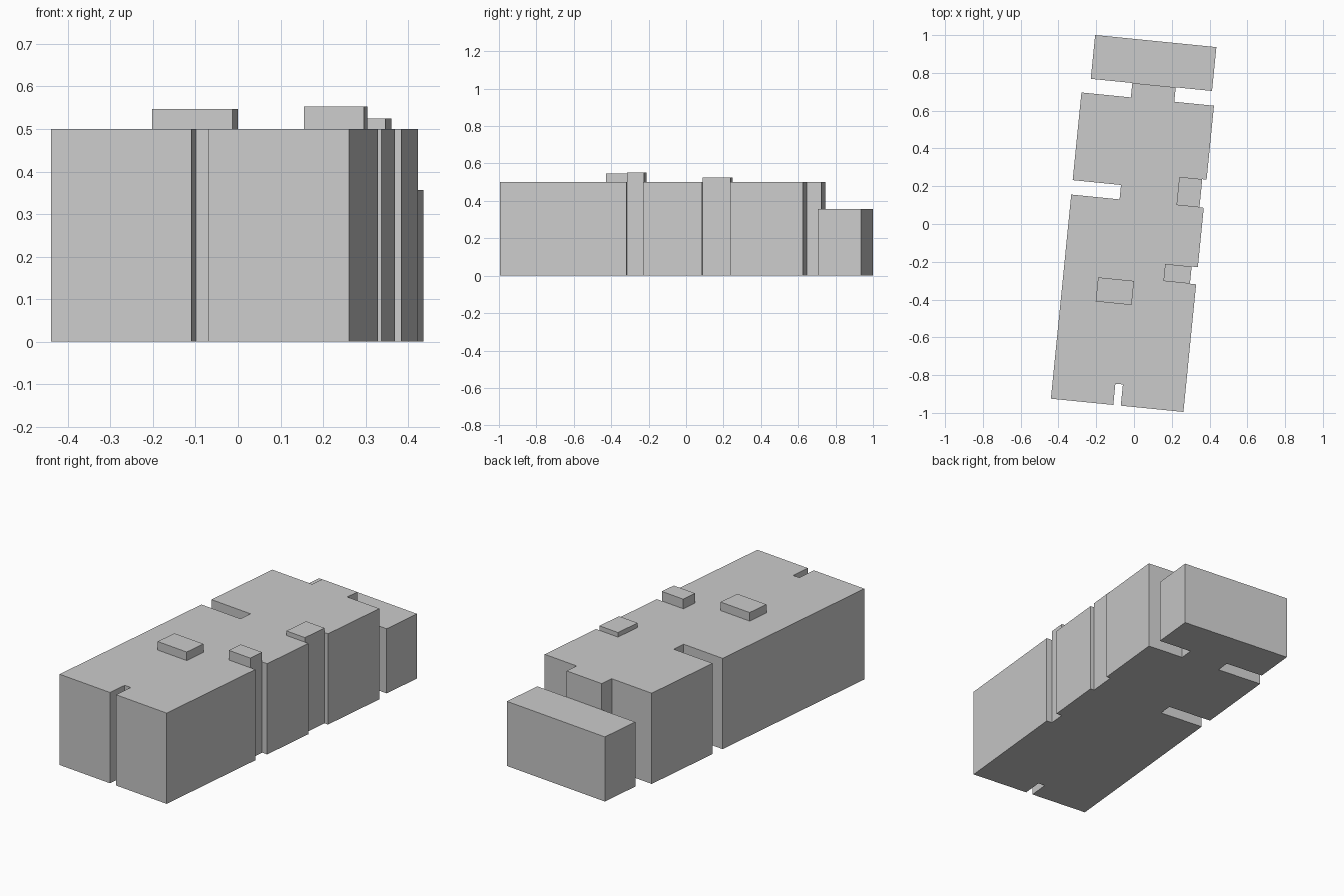
import bpy, bmesh, math
from mathutils import Matrix

cube = bpy.data.objects.get("Cube")
if cube:
    bpy.data.objects.remove(cube, do_unlink=True)

TURN = Matrix.Rotation(math.radians(-5.7), 4, 'Z')  # plan is turned off the grid
ROOF = 0.5

grey = bpy.data.materials.new("light_grey")
grey.use_nodes = True
colour = (0.6, 0.6, 0.6, 1)
grey.diffuse_color = colour
grey.node_tree.nodes["Principled BSDF"].inputs["Base Color"].default_value = colour


def extrude_plan(name, plan, bottom, top):
    """Raise a flat outline into a closed prism."""
    bm = bmesh.new()
    base = bm.faces.new([bm.verts.new((x, y, bottom)) for x, y in plan])
    raised = bmesh.ops.extrude_face_region(bm, geom=[base], use_keep_orig=True)
    verts = [g for g in raised["geom"] if isinstance(g, bmesh.types.BMVert)]
    bmesh.ops.translate(bm, verts=verts, vec=(0, 0, top - bottom))
    bmesh.ops.recalc_face_normals(bm, faces=bm.faces)
    bm.transform(TURN)
    mesh = bpy.data.meshes.new(name)
    bm.to_mesh(mesh)
    bm.free()
    mesh.materials.append(grey)
    obj = bpy.data.objects.new(name, mesh)
    bpy.context.collection.objects.link(obj)
    return obj


def block(name, x0, x1, y0, y1, bottom, top):
    return extrude_plan(name, [(x0, y0), (x1, y0), (x1, y1), (x0, y1)], bottom, top)


# Main building outline, counter-clockwise from the front left corner
W, E = -0.346, 0.359
FRONT, BACK, LINK = -0.964, 0.665, 0.742
outline = [
    (W, FRONT), (-0.014, FRONT), (-0.014, -0.851), (0.026, -0.851), (0.026, FRONT),
    (E, FRONT), (E, -0.285), (0.326, -0.285), (0.326, -0.194), (E, -0.194),   # small side recess
    (E, 0.122), (0.336, 0.122), (0.336, 0.272), (E, 0.272),                   # shallow side recess
    (E, BACK), (0.148, BACK), (0.148, LINK), (-0.083, LINK), (-0.083, BACK),  # rear link
    (W, BACK), (W, 0.199), (-0.089, 0.199), (-0.089, 0.122), (W, 0.122),      # deep side slot
]
extrude_plan("main_building", outline, 0, ROOF)

# Lower rear wing
block("rear_wing", -0.304, 0.341, LINK, 0.975, 0, 0.356)

# Rooftop housings
block("front_roof_housing", -0.161, 0.030, -0.428, -0.300, ROOF, 0.547)
block("middle_roof_housing", 0.185, 0.326, -0.285, -0.194, ROOF, 0.553)
block("back_roof_housing", 0.214, 0.336, 0.122, 0.272, ROOF, 0.525)
